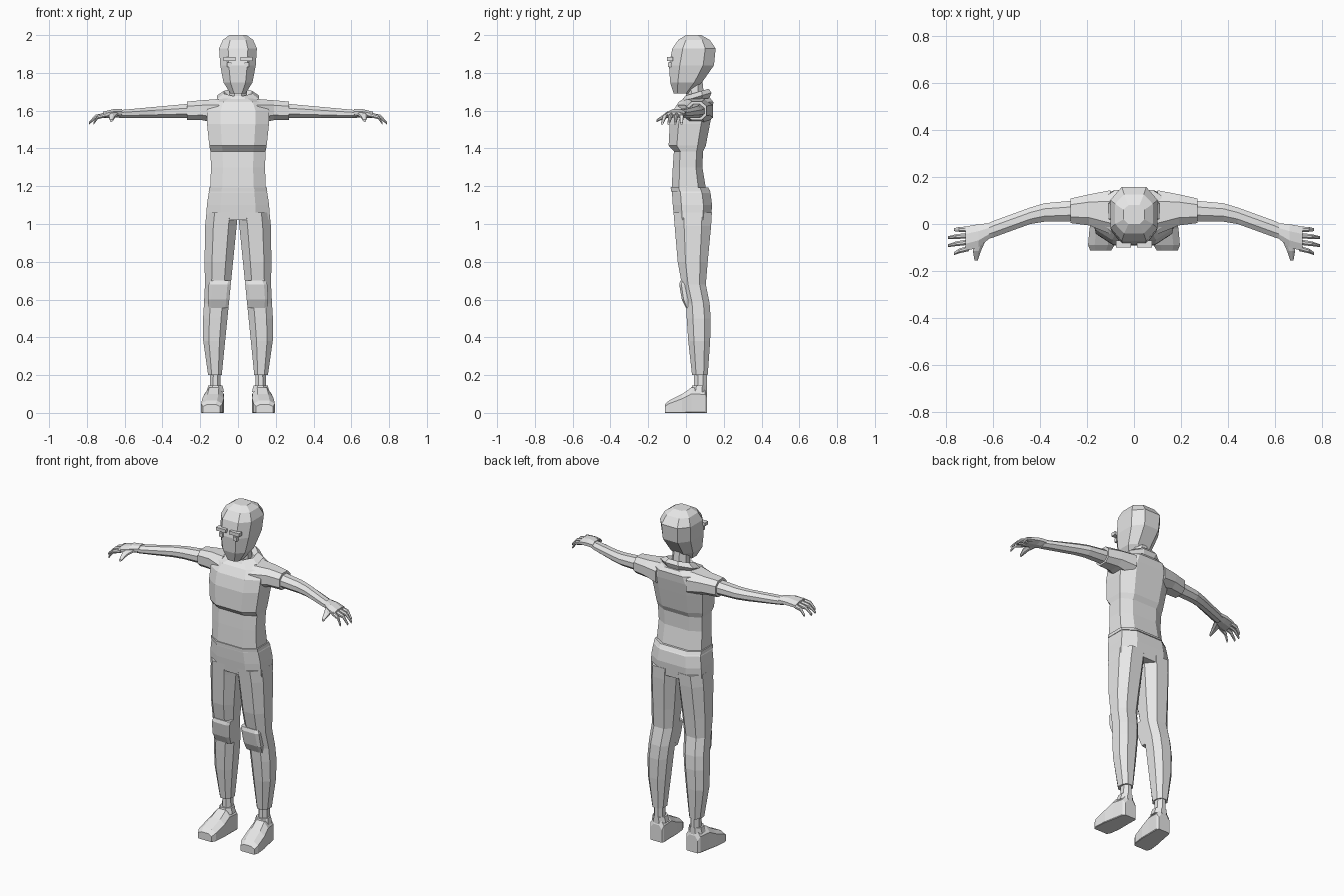
import bpy
import bmesh
from mathutils import Vector

default_cube = bpy.data.objects.get("Cube")
if default_cube:
    bpy.data.objects.remove(default_cube, do_unlink=True)

colour = (0.8, 0.8, 0.8, 1)
grey = bpy.data.materials.new("plain_grey")
grey.use_nodes = True
grey.diffuse_color = colour
grey.node_tree.nodes["Principled BSDF"].inputs["Base Color"].default_value = colour


def finish(name, bm, mirror):
    """Turn a bmesh into a flat-shaded object, mirrored to the other side if asked."""
    bmesh.ops.recalc_face_normals(bm, faces=bm.faces)
    mesh = bpy.data.meshes.new(name)
    bm.to_mesh(mesh)
    bm.free()
    mesh.materials.append(grey)
    part = bpy.data.objects.new(name, mesh)
    bpy.context.collection.objects.link(part)
    if mirror:
        part.modifiers.new("Mirror", "MIRROR")


def outline(low, high, bevel, sole_bevel):
    """Corners of a box from low to high, with its four edges cut off."""
    size = high - low
    cut, sole = size * bevel, size * sole_bevel
    left, bottom = low
    right, top = high
    return [(left + sole.x, bottom), (right - sole.x, bottom),
            (right, bottom + sole.y), (right, top - cut.y),
            (right - cut.x, top), (left + cut.x, top),
            (left, top - cut.y), (left, bottom + sole.y)]


def loft(name, axis, rings, bevel=.3, sole_bevel=None, mirror=False, tilt=0):
    """Skin a row of eight-sided rings along an axis and close both ends."""
    if sole_bevel is None:
        sole_bevel = bevel
    bm = bmesh.new()
    loops = []
    for along, low, high in rings:
        loop = []
        for a, b in outline(Vector(low), Vector(high), bevel, sole_bevel):
            point = Vector({"x": (along, a, b), "y": (a, along, b), "z": (a, b, along)}[axis])
            point.z += tilt * point.y
            loop.append(bm.verts.new(point))
        loops.append(loop)
    for first, second in zip(loops, loops[1:]):
        for i in range(len(first)):
            bm.faces.new((first[i - 1], first[i], second[i], second[i - 1]))
    bm.faces.new(loops[0])
    bm.faces.new(loops[-1])
    finish(name, bm, mirror)


def block(name, centre, size):
    """A plain box and its mirrored twin."""
    bm = bmesh.new()
    bmesh.ops.create_cube(bm, size=1)
    bmesh.ops.scale(bm, vec=size, verts=bm.verts)
    bmesh.ops.translate(bm, vec=centre, verts=bm.verts)
    finish(name, bm, mirror=True)


def body(z, wide, front, back):
    """Level ring centred on the body, wide to each side."""
    return z, (-wide, front), (wide, back)


def leg(z, outer, front, back):
    """Level ring of a leg whose inner side leans away from the crotch."""
    return z, ((1.06 - z) / 10, front), (outer, back)


def arm(x, front, back):
    """Upright ring of an arm that grows thinner towards the wrist."""
    return x, (front, 1.56), (back, 1.66 - x / 11)


def upright(x, middle, deep, bottom, top):
    """Upright ring across an outstretched arm or finger."""
    return x, (middle - deep, bottom), (middle + deep, top)


def foot(y, wide, top):
    """Upright ring of a shoe that turns its toe slightly outwards."""
    middle = .13 - y / 10
    return y, (middle - wide, 0), (middle + wide, top)


def ankle(z, wide, front):
    """Level ring around the ankle."""
    return z, (.12 - wide, front), (.12 + wide, .11)


# Head and face
loft("head", "z", [
    body(z=1.69, wide=.04, front=-.065, back=.02),
    body(z=1.75, wide=.077, front=-.084, back=.085),
    body(z=1.84, wide=.094, front=-.09, back=.148),
    body(z=1.93, wide=.1, front=-.072, back=.157),
    body(z=1.975, wide=.08, front=-.04, back=.125),
    body(z=2, wide=.045, front=0, back=.08),
], bevel=.24)
block("eyebrows", centre=(.044, -.085, 1.874), size=(.064, .03, .02))
block("eyes", centre=(.046, -.083, 1.843), size=(.024, .026, .024))

# Neck and collar
loft("neck", "z", [
    body(z=1.63, wide=.05, front=0, back=.1),
    body(z=1.78, wide=.043, front=0, back=.085),
])
loft("collar", "z", [
    body(z=1.63, wide=.085, front=-.015, back=.125),
    body(z=1.655, wide=.11, front=-.025, back=.135),
    body(z=1.68, wide=.075, front=-.005, back=.12),
    body(z=1.66, wide=.05, front=.01, back=.1),
], tilt=.3)

# Shirt, with the chest standing out over the waist
loft("torso", "z", [
    body(z=1.185, wide=.147, front=-.076, back=.106),
    body(z=1.3, wide=.143, front=-.07, back=.087),
    body(z=1.385, wide=.146, front=-.064, back=.09),
    body(z=1.415, wide=.152, front=-.092, back=.105),
    body(z=1.53, wide=.164, front=-.086, back=.127),
    body(z=1.6, wide=.165, front=-.068, back=.14),
    body(z=1.645, wide=.14, front=-.04, back=.145),
    body(z=1.665, wide=.09, front=-.01, back=.13),
], bevel=.22)
loft("sleeve", "x", [
    upright(x=.1, middle=.05, deep=.093, bottom=1.53, top=1.662),
    upright(x=.19, middle=.06, deep=.066, bottom=1.55, top=1.655),
    upright(x=.27, middle=.056, deep=.052, bottom=1.55, top=1.648),
], bevel=.25, mirror=True)

# Arm and hand
loft("arm", "x", [
    arm(x=.25, front=.012, back=.1),
    arm(x=.38, front=.01, back=.088),
    arm(x=.44, front=0, back=.07),
    arm(x=.6, front=-.058, back=.012),
    arm(x=.63, front=-.066, back=-.004),
], mirror=True)
loft("palm", "x", [
    upright(x=.615, middle=-.03, deep=.033, bottom=1.566, top=1.608),
    upright(x=.66, middle=-.05, deep=.049, bottom=1.563, top=1.608),
    upright(x=.715, middle=-.063, deep=.052, bottom=1.56, top=1.594),
], mirror=True)

# Fingers fan out from the knuckles; the two outer ones are shorter
for i, label in enumerate(["little", "ring", "middle", "index"]):
    base = -.022 - i * .027
    tip = -.024 - i * .034
    reach = .765 if label in ("little", "index") else .79
    loft(label + "_finger", "x", [
        upright(x=.7, middle=base, deep=.012, bottom=1.565, top=1.59),
        upright(x=reach / 2 + .36, middle=(base + tip) / 2, deep=.01, bottom=1.555, top=1.578),
        upright(x=reach, middle=tip, deep=.006, bottom=1.525, top=1.54),
    ], mirror=True)
loft("thumb", "y", [
    upright(-.07, middle=.655, deep=.025, bottom=1.568, top=1.6),
    upright(-.115, middle=.667, deep=.017, bottom=1.558, top=1.583),
    upright(-.155, middle=.67, deep=.007, bottom=1.54, top=1.554),
], mirror=True)

# Trousers
loft("pelvis", "z", [
    body(z=1.02, wide=.168, front=-.062, back=.132),
    body(z=1.1, wide=.165, front=-.07, back=.138),
    body(z=1.165, wide=.155, front=-.074, back=.13),
    body(z=1.185, wide=.148, front=-.074, back=.115),
], bevel=.22)
loft("waistband", "z", [
    body(z=1.172, wide=.155, front=-.08, back=.13),
    body(z=1.192, wide=.153, front=-.081, back=.118),
], bevel=.22)
loft("trouser_leg", "z", [
    leg(z=1.06, outer=.167, front=-.066, back=.137),
    leg(z=.99, outer=.174, front=-.06, back=.133),
    leg(z=.8, outer=.177, front=-.044, back=.115),
    leg(z=.68, outer=.175, front=-.022, back=.105),
    leg(z=.58, outer=.18, front=0, back=.125),
    leg(z=.5, outer=.185, front=.004, back=.131),
    leg(z=.38, outer=.184, front=.012, back=.128),
    leg(z=.2, outer=.158, front=.032, back=.115),
], bevel=.26, mirror=True)
loft("knee_pad", "z", [
    leg(z=.7, outer=.145, front=-.03, back=.04),
    leg(z=.68, outer=.155, front=-.036, back=.04),
    leg(z=.6, outer=.16, front=-.022, back=.04),
    leg(z=.555, outer=.155, front=0, back=.04),
], bevel=.15, mirror=True)

# Ankle and shoe
loft("sock", "z", [ankle(z=.1, wide=.03, front=.04), ankle(z=.21, wide=.027, front=.044)],
     mirror=True)
loft("shoe_cuff", "z", [ankle(z=.11, wide=.046, front=.024), ankle(z=.145, wide=.038, front=.032)],
     mirror=True)
loft("shoe", "y", [
    foot(y=-.112, wide=.045, top=.045),
    foot(y=-.09, wide=.056, top=.065),
    foot(y=-.02, wide=.057, top=.1),
    foot(y=.03, wide=.051, top=.135),
    foot(y=.1, wide=.045, top=.13),
    foot(y=.112, wide=.037, top=.1),
], bevel=.25, sole_bevel=.03, mirror=True)
